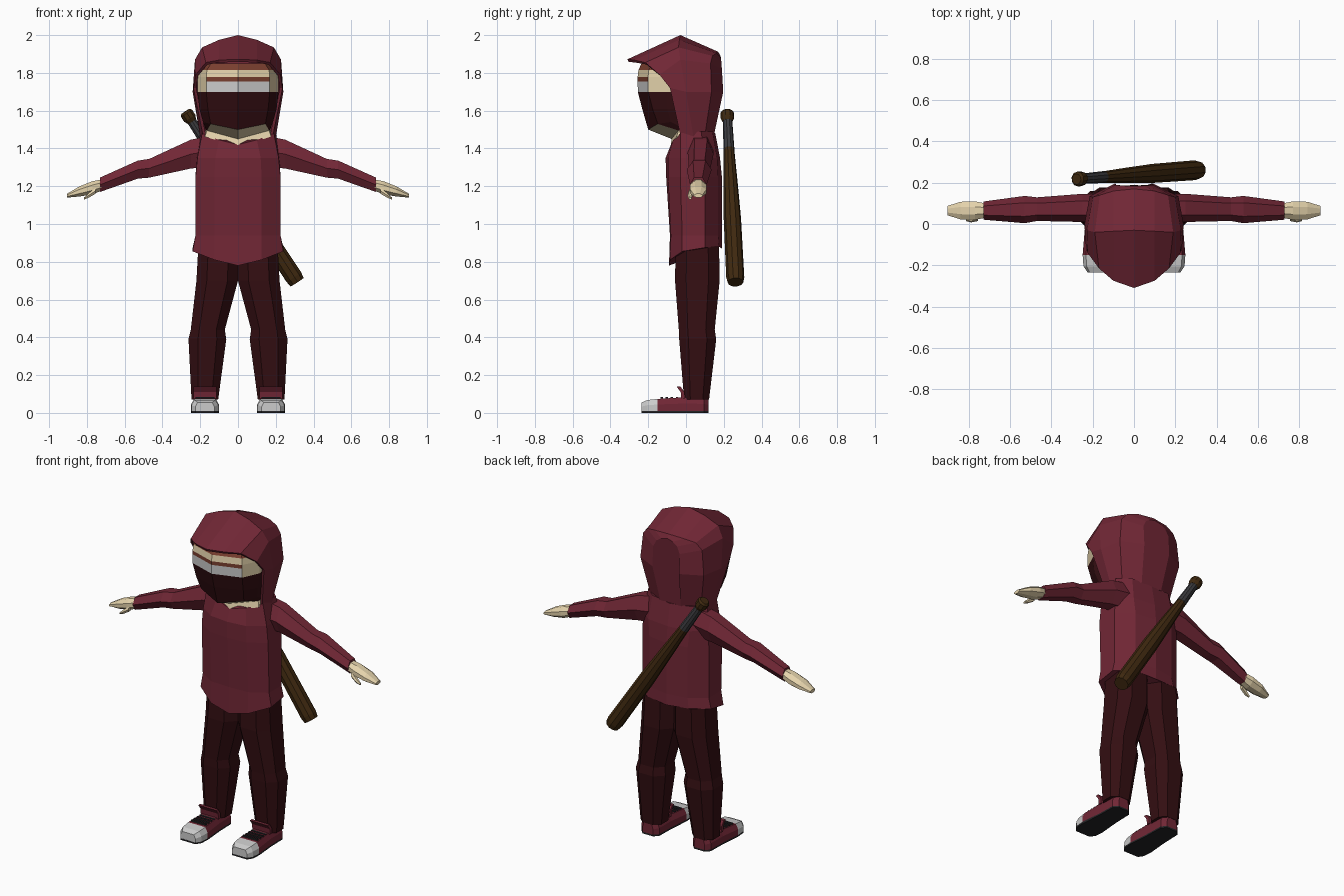
import bpy, bmesh, math
from mathutils import Vector

if "Cube" in bpy.data.objects:
    bpy.data.objects.remove(bpy.data.objects["Cube"])


def mat(name, r, g, b):
    m = bpy.data.materials.new(name)
    m.diffuse_color = (r, g, b, 1)
    m.use_nodes = True
    m.node_tree.nodes["Principled BSDF"].inputs["Base Color"].default_value = m.diffuse_color
    return m


MAROON = mat("maroon cloth", .165, .020, .036)
DARK = mat("dark red cloth", .034, .0045, .006)
SKIN = mat("skin", .78, .65, .41)
WHITE = mat("off white", .60, .60, .60)
BROWN = mat("brown hair", .19, .048, .028)
WOOD = mat("dark wood", .050, .022, .005)
GRIP = mat("grey grip", .045, .045, .050)
BLACK = mat("black rubber", .017, .017, .019)


def loft(name, rings, mats, rule=None, closed=True, caps=(True, True)):
    """Skin a list of equal-length point rings; rule(face centre, normal) -> material slot."""
    bm = bmesh.new()
    vs = [[bm.verts.new(p) for p in r] for r in rings]
    n = len(rings[0])
    for a, b in zip(vs, vs[1:]):
        for i in range(n if closed else n - 1):
            j = (i + 1) % n
            bm.faces.new((a[i], a[j], b[j], b[i]))
    if caps[0]:
        bm.faces.new(vs[0][::-1])
    if caps[1]:
        bm.faces.new(vs[-1])
    bmesh.ops.recalc_face_normals(bm, faces=bm.faces)
    bm.normal_update()
    if rule:
        for f in bm.faces:
            f.material_index = rule(f.calc_center_median(), f.normal)
    me = bpy.data.meshes.new(name)
    bm.to_mesh(me)
    bm.free()
    for m in mats:
        me.materials.append(m)
    ob = bpy.data.objects.new(name, me)
    bpy.context.collection.objects.link(ob)
    return ob


def sym(half):
    """Close a half ring that starts and ends on the x = 0 plane."""
    return half + [(-x, y, z) for x, y, z in half[-2:0:-1]]


def at(z, pts):
    return [(x, y, z) for x, y in pts]


def octagon(x0, x1, y0, y1, z):
    cx, cy, hx, hy = (x0 + x1) / 2, (y0 + y1) / 2, (x1 - x0) / 2, (y1 - y0) / 2
    k = .5
    return [(cx + hx * u, cy + hy * v, z) for u, v in
            ((1, -k), (1, k), (k, 1), (-k, 1), (-1, k), (-1, -k), (-k, -1), (k, -1))]


def limb_ring(s, x, y, z, hy, hz, n=6):
    """Ring across the x axis, for arms and hands."""
    return [(s * x, y + hy * math.cos(a) * 1.1, z + hz * math.sin(a) * 1.1)
            for a in (math.tau * (i + .5) / n + (math.pi / 6 if n == 6 else 0) for i in range(n))]


# Hoodie body, with a hem that dips at the front
loft("hoodie_body", [sym(r) for r in (
    [(0, -.09, .78), (.125, -.085, .81), (.24, -.02, .855), (.24, .1, .875), (.14, .175, .88), (0, .19, .87)],
    at(.94, [(0, -.085), (.125, -.08), (.225, -.02), (.225, .1), (.13, .17), (0, .19)]),
    at(1.25, [(0, -.105), (.125, -.095), (.225, -.03), (.225, .1), (.13, .17), (0, .19)]),
    at(1.35, [(0, -.108), (.12, -.095), (.215, -.03), (.22, .1), (.14, .165), (0, .18)]),
    [(0, -.08, 1.42), (.1, -.068, 1.445), (.19, -.03, 1.48), (.2, .08, 1.49), (.13, .14, 1.49), (0, .155, 1.48)],
)], [MAROON])

# Hood: arches from the peaked rim back to the nape
arches = (
    [(.185, -.03, 1.47), (.236, -.085, 1.72), (.225, -.14, 1.79), (.17, -.215, 1.855), (.1, -.275, 1.868), (0, -.31, 1.872)],
    [(.2, .04, 1.46), (.24, 0, 1.70), (.228, -.03, 1.87), (.19, -.04, 1.935), (.1, -.035, 1.975), (0, -.03, 2.0)],
    [(.17, .1, 1.47), (.215, .135, 1.70), (.2, .13, 1.85), (.165, .14, 1.89), (.1, .16, 1.905), (0, .17, 1.912)],
    [(.07, .15, 1.48), (.09, .197, 1.70), (.09, .19, 1.82), (.07, .187, 1.86), (.04, .185, 1.88), (0, .183, 1.89)],
)
hood = loft("hood", [h + [(-x, y, z) for x, y, z in h[-2::-1]] for h in arches],
            [MAROON], closed=False, caps=(False, True))
shell = hood.modifiers.new("thickness", 'SOLIDIFY')
shell.thickness = .015
shell.offset = -1


# Head and neck: mask below, eye band, brow, forehead and hair by height
def head_rule(c, n):
    front = c.y < -.19 and abs(n.z) < .8
    if c.z < 1.515:
        return 0
    if c.z < 1.70:
        return 1
    if front and c.z < 1.755:
        return 2
    if (front and c.z < 1.778) or c.z > 1.815:
        return 3
    return 0


def head_ring(z, f, w=1.0):
    return at(z, [(0, f), (.168 * w, f + .055), (.215 * w, -.1), (.2 * w, .08), (0, .14)])


loft("head", [sym(r) for r in (
    [(0, -.082, 1.41), (.175, -.05, 1.462), (.18, 0, 1.47), (.17, .08, 1.47), (0, .12, 1.47)],
    [(0, -.076, 1.45), (.165, -.04, 1.495), (.17, 0, 1.50), (.16, .08, 1.50), (0, .12, 1.50)],
    [(0, -.20, 1.50), (.145, -.15, 1.53), (.185, -.08, 1.54), (.17, .08, 1.54), (0, .13, 1.54)],
    head_ring(1.61, -.232, .95),
    head_ring(1.70, -.255),
    head_ring(1.755, -.256),
    head_ring(1.777, -.256),
    head_ring(1.815, -.252, .98),
    head_ring(1.85, -.235, .85),
)], [SKIN, DARK, WHITE, BROWN], head_rule)

for s, side in ((1, "left"), (-1, "right")):
    # Sleeves with a slight elbow
    loft(side + "_sleeve", [limb_ring(s, *r) for r in (
        (.15, .075, 1.385, .065, .085), (.25, .078, 1.37, .062, .08),
        (.47, .072, 1.295, .052, .052), (.53, .07, 1.288, .06, .05),
        (.73, .065, 1.208, .04, .04))], [MAROON])

    # Hands and thumbs
    loft(side + "_hand", [limb_ring(s, *r, 8) for r in (
        (.71, .065, 1.21, .032, .028), (.77, .065, 1.192, .044, .034),
        (.84, .065, 1.172, .042, .026), (.905, .065, 1.15, .022, .010))], [SKIN])
    loft(side + "_thumb", [limb_ring(s, *r) for r in (
        (.755, .03, 1.175, .014, .016), (.79, .022, 1.152, .013, .013),
        (.815, .022, 1.135, .007, .006))], [SKIN])

    # Trouser legs with a knee fold
    legs = [octagon(*r) for r in (
        (0, .21, -.055, .175, .88), (0, .22, -.058, .178, .70),
        (.07, .25, -.038, .152, .44), (.062, .262, -.036, .160, .39),
        (.105, .246, -.01, .122, .07))]
    loft(side + "_trouser_leg", [[(s * x, y, z) for x, y, z in r] for r in legs], [DARK])

    # Shoes: sections along y give (y, half width, height)
    cx = s * .175
    sections = ((.12, .035, .07), (.095, .06, .08), (-.02, .063, .082),
                (-.15, .074, .074), (-.205, .07, .068), (-.235, .05, .055))
    loft(side + "_shoe", [[(cx + w * u, y, z) for u, z in (
        (-1, .01), (1, .01), (1, .6 * h), (.78, h), (-.78, h), (-1, .6 * h))] for y, w, h in sections],
        [MAROON, WHITE], lambda c, n: 1 if c.y < -.152 else 0)
    outline = [(cx + w, y) for y, w, h in sections] + [(cx - w, y) for y, w, h in sections[::-1]]
    loft(side + "_sole", [at(0, outline), at(.012, outline)], [BLACK])
    loft(side + "_shoe_tongue", [
        [(cx + u, y, z) for u, y in ((-.06, y0), (.06, y0), (.06, y0 + .02), (-.06, y0 + .02))]
        for z, y0 in ((.075, -.025), (.11, -.028), (.14, -.05))], [MAROON])
    for i in range(4):
        y = -.135 + .027 * i
        loft(f"{side}_lace_{i + 1}", [
            at(z, [(cx - .05, y), (cx + .05, y), (cx + .05, y + .012), (cx - .05, y + .012)])
            for z in (.073, .084)], [BLACK])

# Bat slung across the back: (distance along axis, radius)
top, end = Vector((-.273, .218, 1.587)), Vector((.313, .262, .692))
axis = end - top
turn = axis.to_track_quat('Z', 'Y')


def bat_part(name, profile, m):
    loft(name, [[top + axis * t + turn @ Vector((r * math.cos(a), r * math.sin(a), 0))
                 for a in (math.tau * i / 10 for i in range(10))] for t, r in profile], [m])


bat_part("bat_knob", ((-.01, .026), (0, .036), (.03, .036), (.05, .026)), WOOD)
bat_part("bat_grip", ((.04, .025), (.215, .029)), GRIP)
bat_part("bat_barrel", ((.21, .028), (.40, .037), (.62, .046), (.97, .048), (1.0, .042)), WOOD)
